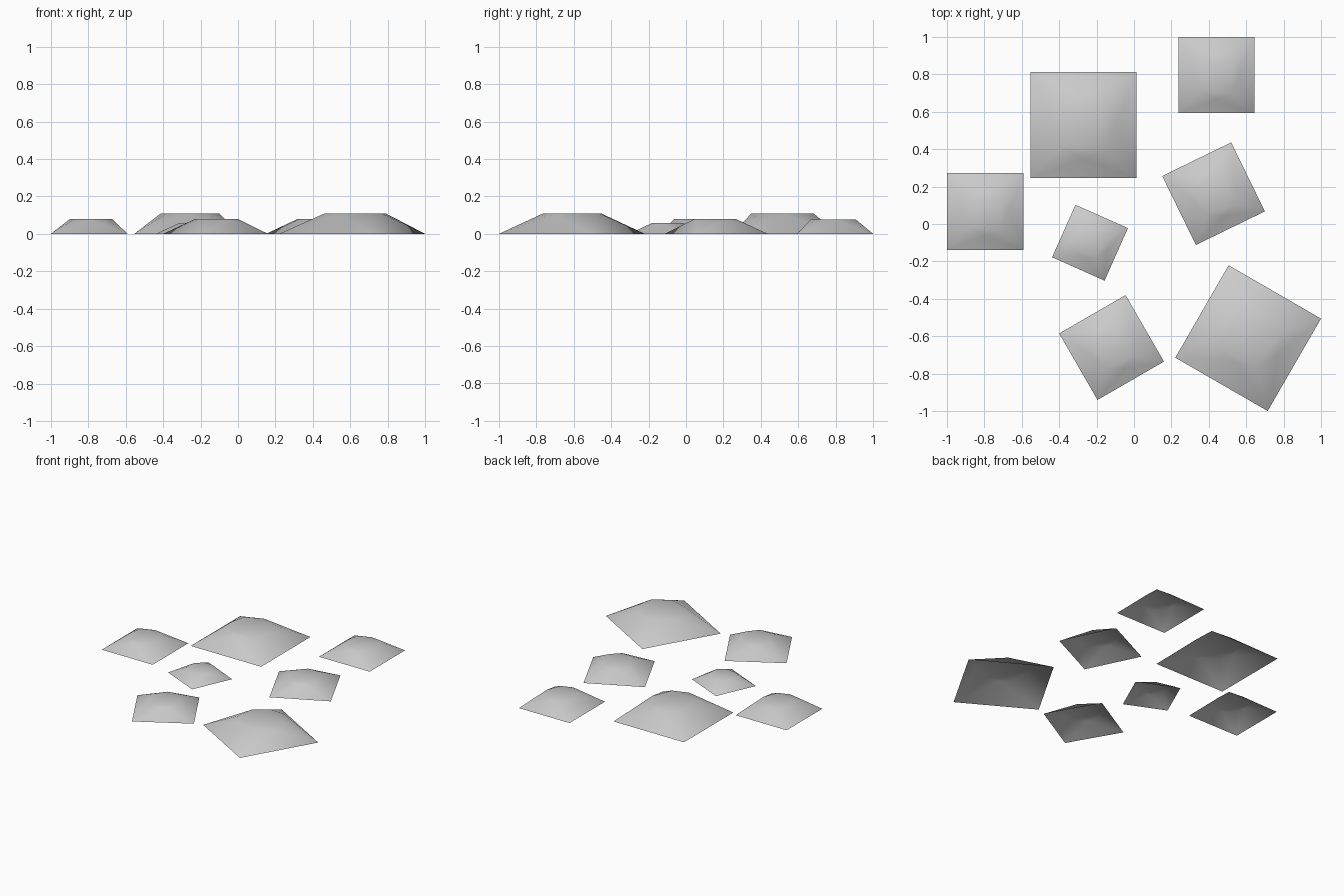
import bpy
import math

cube = bpy.data.objects.get("Cube")
if cube:
    bpy.data.objects.remove(cube, do_unlink=True)

# One plain grey for everything
grey = bpy.data.materials.new("plain_grey")
grey.use_nodes = True
grey.diffuse_color = (0.6, 0.6, 0.6, 1)
bsdf = next(n for n in grey.node_tree.nodes if n.type == "BSDF_PRINCIPLED")
bsdf.inputs["Base Color"].default_value = (0.6, 0.6, 0.6, 1)
bsdf.inputs["Roughness"].default_value = 0.8

# Uneven plateau rim of a mound one unit wide, counter-clockwise from +x
RIM = [(0.30, 0.0), (0.21, 0.19), (0.01, 0.27), (-0.21, 0.18),
       (-0.255, 0.0), (-0.2, -0.2), (0.0, -0.32), (0.2, -0.25)]
CORNERS = [(0.5, 0.5), (-0.5, 0.5), (-0.5, -0.5), (0.5, -0.5)]
HEIGHT = 0.19


def mound_mesh():
    """Open-bottomed mound: square foot, eight-sided flat top."""
    verts = [(x, y, 0) for x, y in CORNERS] + [(x, y, HEIGHT) for x, y in RIM]

    def rim(i):
        return len(CORNERS) + i % len(RIM)

    faces = [[rim(i) for i in range(len(RIM))]]
    for k in range(len(CORNERS)):
        a, b, c = rim(2 * k), rim(2 * k + 1), rim(2 * k + 2)
        faces += [(k, b, a), (k, c, b), (k, (k + 1) % len(CORNERS), c)]
    mesh = bpy.data.meshes.new("mound")
    mesh.from_pydata(verts, [], faces)
    mesh.materials.append(grey)
    for poly in mesh.polygons:
        poly.use_smooth = True
    mesh.update()
    return mesh


# Seven scaled and turned copies: name, x, y, width, turn in degrees
MOUNDS = [
    ("large_back_mound", -0.27, 0.53, 0.567, 0),
    ("large_front_mound", 0.61, -0.61, 0.57, 60),
    ("medium_back_mound", 0.44, 0.797, 0.407, 0),
    ("medium_side_mound", -0.795, 0.067, 0.41, 0),
    ("medium_centre_mound", 0.425, 0.162, 0.41, 26),
    ("medium_front_mound", -0.12, -0.66, 0.41, 30),
    ("small_mound", -0.235, -0.1, 0.307, 66),
]
shape = mound_mesh()
for name, x, y, width, turn in MOUNDS:
    mound = bpy.data.objects.new(name, shape)
    mound.location = (x, y, 0)
    mound.scale = (width, width, width)
    mound.rotation_euler.z = math.radians(turn)
    bpy.context.collection.objects.link(mound)
